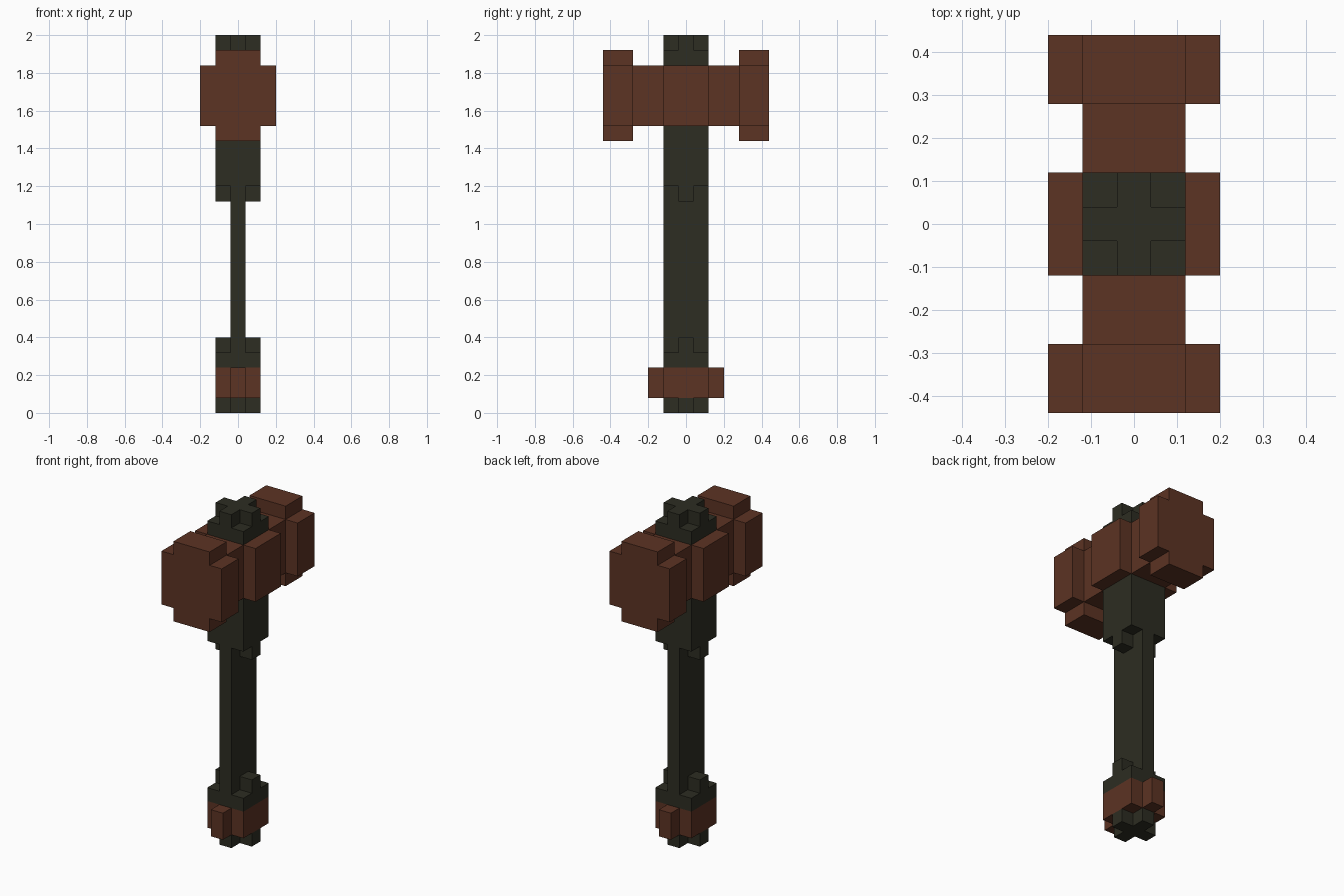
import bpy
import bmesh
from mathutils import Vector

cube = bpy.data.objects.get("Cube")
if cube:
    bpy.data.objects.remove(cube, do_unlink=True)

U = 0.08  # one block; all sizes below are in blocks


def material(name, rgb):
    m = bpy.data.materials.new(name)
    m.use_nodes = True
    m.diffuse_color = (*rgb, 1)
    m.node_tree.nodes["Principled BSDF"].inputs["Base Color"].default_value = (*rgb, 1)
    return m


DARK = material("dark olive", (0.026, 0.026, 0.016))
BROWN = material("red brown", (0.107, 0.033, 0.017))


def square(h):
    return [(h, -h), (h, h), (-h, h), (-h, -h)]


def plus(wide, low, narrow, tall):
    """Outline of a wide x low bar crossed with a narrow x tall bar (half sizes)."""
    quarter = [(wide, low), (narrow, low), (narrow, tall)]
    mirrored = [(-x, y) for x, y in reversed(quarter)]
    upper = quarter + mirrored
    return upper + [(-x, -y) for x, y in upper]


def prism(name, outline, start, end, mat, axis="z"):
    """Extrude an outline between two positions along z or y."""
    bm = bmesh.new()
    if axis == "z":
        verts = [bm.verts.new((x * U, y * U, start * U)) for x, y in outline]
        step = Vector((0, 0, (end - start) * U))
    else:
        verts = [bm.verts.new((x * U, start * U, z * U)) for x, z in outline]
        step = Vector((0, (end - start) * U, 0))
    base = bm.faces.new(verts)
    extruded = bmesh.ops.extrude_face_region(bm, geom=[base], use_keep_orig=True)["geom"]
    bmesh.ops.translate(bm, vec=step,
                        verts=[g for g in extruded if isinstance(g, bmesh.types.BMVert)])
    bmesh.ops.recalc_face_normals(bm, faces=bm.faces)
    mesh = bpy.data.meshes.new(name)
    bm.to_mesh(mesh)
    bm.free()
    mesh.materials.append(mat)
    obj = bpy.data.objects.new(name, mesh)
    bpy.context.collection.objects.link(obj)
    return obj


cross = plus(1.5, 0.5, 0.5, 1.5)
grip = [(0.5, -1.5), (0.5, 1.5), (-0.5, 1.5), (-0.5, -1.5)]

# Handle, from the foot upward
prism("pommel_tip", cross, 0, 1, DARK)
prism("pommel_collar", plus(1.5, 1.5, 0.5, 2.5), 1, 3, BROWN)
prism("lower_guard", square(1.5), 3, 4, DARK)
prism("lower_guard_prongs", cross, 4, 5, DARK)
prism("grip", grip, 5, 14, DARK)
prism("upper_guard_prongs", cross, 14, 15, DARK)
prism("upper_shaft", square(1.5), 15, 19, DARK)

# Hammer head: centre block with side plates and necks, then a striking block on each end
prism("head_core", plus(2.5, 1.5, 1.5, 3.5), 19, 23, BROWN)
striker = [(x, z + 21) for x, z in plus(2.5, 2, 1.5, 3)]
for side, name in ((-1, "front_striker"), (1, "back_striker")):
    prism(name, striker, side * 3.5, side * 5.5, BROWN, axis="y")

# Cap above the head
prism("cap_base", square(1.5), 23, 24, DARK)
prism("cap_tip", cross, 24, 25, DARK)
